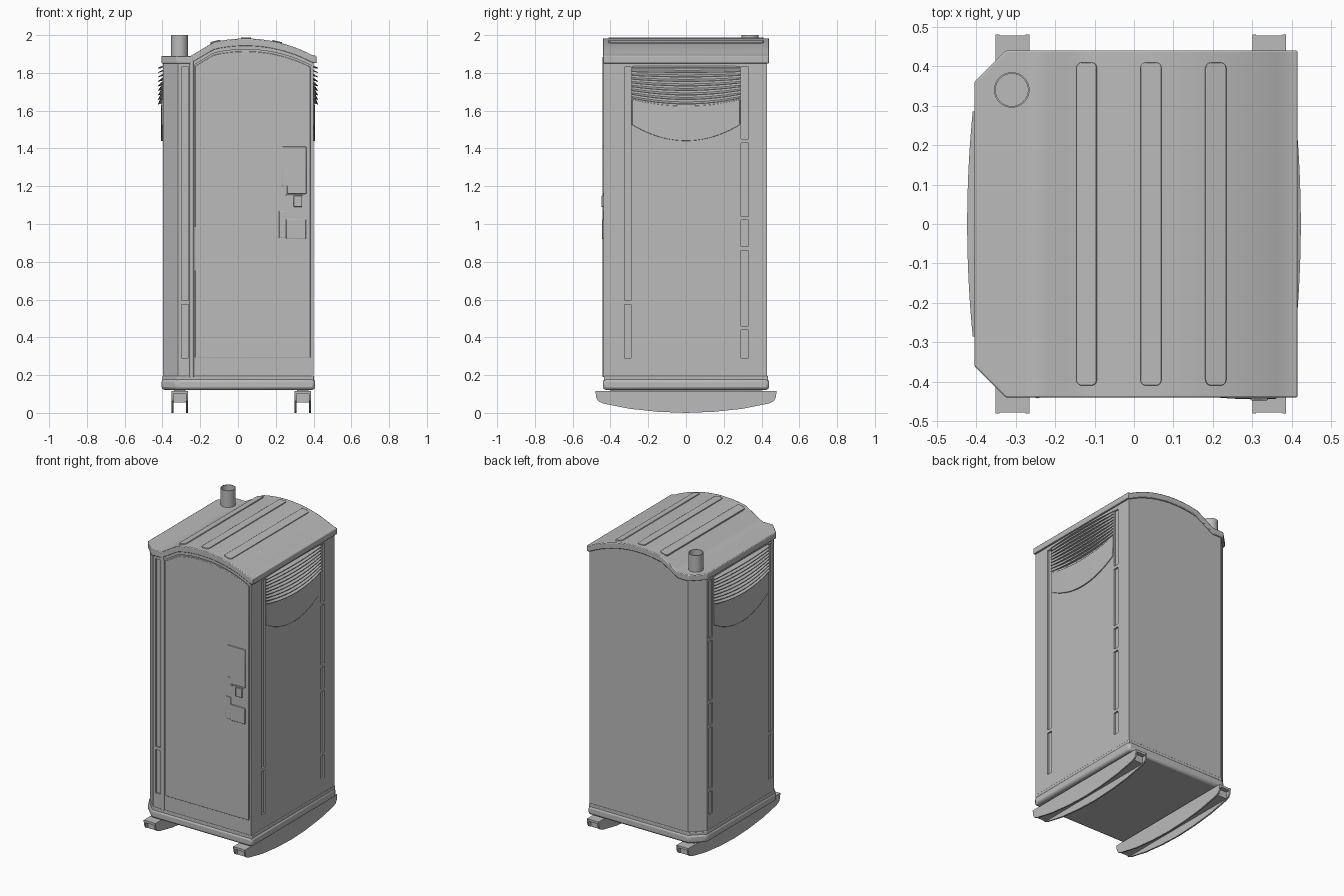
import bpy, bmesh, math
from mathutils import Vector

old = bpy.data.objects.get("Cube")
if old:
    bpy.data.objects.remove(old, do_unlink=True)

grey = bpy.data.materials.new("warm_grey_plastic")
grey.use_nodes = True
COLOUR = (0.5, 0.5, 0.5, 1)
grey.diffuse_color = COLOUR
grey.node_tree.nodes["Principled BSDF"].inputs["Base Color"].default_value = COLOUR


def finish(bm, name, bevel=0.0, smooth=30):
    bmesh.ops.recalc_face_normals(bm, faces=bm.faces)
    mesh = bpy.data.meshes.new(name)
    bm.to_mesh(mesh)
    bm.free()
    mesh.materials.append(grey)
    ob = bpy.data.objects.new(name, mesh)
    bpy.context.collection.objects.link(ob)
    bpy.ops.object.select_all(action='DESELECT')
    bpy.context.view_layer.objects.active = ob
    ob.select_set(True)
    if bevel:
        mod = ob.modifiers.new("soft_edges", 'BEVEL')
        mod.width, mod.segments = bevel, 2
        mod.limit_method, mod.angle_limit = 'ANGLE', math.radians(35)
    if smooth:
        bpy.ops.object.shade_smooth_by_angle(angle=math.radians(smooth))
    return ob


def loft(bm, rings):
    """Skin closed rings of points and cap both ends."""
    rows = [[bm.verts.new(p) for p in ring] for ring in rings]
    n = len(rows[0])
    for a, b in zip(rows, rows[1:]):
        for i in range(n):
            j = (i + 1) % n
            bm.faces.new((a[i], a[j], b[j], b[i]))
    bm.faces.new(rows[0])
    bm.faces.new(rows[-1][::-1])


def prism(bm, pts, axis, lo, hi):
    """Extrude a 2D outline along an axis."""
    order = {'x': lambda u, v, t: (t, u, v), 'y': lambda u, v, t: (u, t, v),
             'z': lambda u, v, t: (u, v, t)}[axis]
    loft(bm, [[order(u, v, t) for u, v in pts] for t in (lo, hi)])


def box(bm, x, y, z):
    prism(bm, [(x[0], y[0]), (x[1], y[0]), (x[1], y[1]), (x[0], y[1])], 'z', *z)


def chamfer_corners(bm, x, y, cut):
    """Slice off the two vertical corners on the -x side."""
    for s in (-1, 1):
        geom = bm.verts[:] + bm.edges[:] + bm.faces[:]
        res = bmesh.ops.bisect_plane(bm, geom=geom, plane_co=(x, s * (y - cut), 0),
                                     plane_no=(-1, s, 0), clear_outer=True)
        edges = [e for e in res["geom_cut"] if isinstance(e, bmesh.types.BMEdge)]
        bmesh.ops.holes_fill(bm, edges=edges, sides=0)


def roof_z(x):
    arc = 1.232 + math.sqrt(0.75 ** 2 - (x - 0.04) ** 2)
    return max(1.89, min(arc, 1.89 + 0.6 * (x + 0.25)))


def spread(a, b, n):
    return [a + (b - a) * i / n for i in range(n + 1)]


def arch(x0, x1, drop, n=32):
    return [(x, roof_z(x) - drop) for x in spread(x0, x1, n)]


# Cabin walls with an arched top
bm = bmesh.new()
prism(bm, [(0.4, 0.18), (-0.397, 0.18)] + arch(-0.397, 0.4, 0.03), 'y', -0.43, 0.43)
chamfer_corners(bm, -0.397, 0.43, 0.08)
cabin = finish(bm, "cabin_walls", smooth=0)

# Recessed rails in both side walls and beside the door
bm = bmesh.new()
rear_stops = [0.28, 0.45, 0.87, 1.03, 1.44, 1.84]
front_stops = [0.28, 0.585, 1.84]
for stops, y in ((rear_stops, (0.29, 0.33)), (front_stops, (-0.325, -0.29))):
    for a, b in zip(stops, stops[1:]):
        for s in (-1, 1):
            box(bm, sorted((s * 0.389, s * 0.45)), y, (a + 0.01, b - 0.01))
for a, b in zip(front_stops, front_stops[1:]):
    box(bm, (-0.3, -0.262), (-0.5, -0.42), (a + 0.01, b - 0.01))
cutter = finish(bm, "rail_cutter", smooth=0)
cutter.hide_render = True
mod = cabin.modifiers.new("rails", 'BOOLEAN')
mod.operation, mod.solver, mod.object = 'DIFFERENCE', 'EXACT', cutter
bpy.context.view_layer.objects.active = cabin
bpy.ops.object.modifier_apply(modifier="rails")
bpy.data.objects.remove(cutter, do_unlink=True)

# Roof shell following the arch
bm = bmesh.new()
prism(bm, arch(-0.405, 0.415, 0) + arch(-0.405, 0.415, 0.04)[::-1], 'y', -0.44, 0.44)
chamfer_corners(bm, -0.405, 0.44, 0.08)
finish(bm, "roof", bevel=0.006)

# Rounded ribs along the roof
for i, x in enumerate((-0.12, 0.043, 0.207)):
    bm = bmesh.new()
    pts = []
    for cx, cy, start in ((1, 1, 0), (-1, 1, 90), (-1, -1, 180), (1, -1, 270)):
        for a in (0, 30, 60, 90):
            t = math.radians(start + a)
            pts.append((cx * 0.012 + 0.015 * math.cos(t), cy * 0.395 + 0.015 * math.sin(t)))
    prism(bm, pts, 'z', -0.01, 0.005)
    rib = finish(bm, f"roof_rib_{i + 1}", bevel=0.002)
    rib.location = (x, 0, roof_z(x))
    rib.rotation_euler.y = -math.atan((roof_z(x + 0.01) - roof_z(x - 0.01)) / 0.02)

# Hollow vent pipe
bm = bmesh.new()
ring = lambda r, z: [(-0.31 + r * math.cos(k * math.tau / 40), 0.34 + r * math.sin(k * math.tau / 40), z)
                     for k in range(40)]
loft(bm, [ring(0.045, 1.87), ring(0.045, 2.0), ring(0.041, 2.0), ring(0.041, 1.9)])
finish(bm, "vent_pipe")

# Base tray with a thin rim on top
for name, grow, z, bevel in (("base_tray", 0.008, (0.122, 0.18), 0.016),
                             ("base_rim", 0.003, (0.17, 0.195), 0.004)):
    bm = bmesh.new()
    box(bm, (-0.397 - grow, 0.4 + grow), (-0.432 - grow, 0.432 + grow), z)
    chamfer_corners(bm, -0.397 - grow, 0.432 + grow, 0.08)
    finish(bm, name, bevel=bevel)

# Rocker shaped channel skids, open underneath
half = [(0.48, 0.115), (0.475, 0.08), (0.465, 0.062), (0.44, 0.05), (0.3, 0.022), (0.15, 0.006)]
rocker = half + [(0, 0)] + [(-y, z) for y, z in half[::-1]]
for name, x in (("right_skid", -0.308), ("left_skid", 0.343)):
    bm = bmesh.new()
    for s in (-1, 1):
        prism(bm, rocker, 'x', x + s * 0.043, x + s * 0.033)
    box(bm, (x - 0.04, x + 0.04), (-0.478, 0.478), (0.1, 0.115))
    box(bm, (x - 0.034, x + 0.034), (-0.45, 0.45), (0.055, 0.101))
    box(bm, (x - 0.03, x + 0.03), (-0.4, 0.4), (0.11, 0.125))
    finish(bm, name)

# Arched door, its frame strip and the hinge post
bm = bmesh.new()
prism(bm, [(0.383, 0.292), (-0.228, 0.292)] + arch(-0.228, 0.383, 0.068), 'y', -0.437, -0.425)
finish(bm, "door", bevel=0.003)
bm = bmesh.new()
prism(bm, arch(-0.24, 0.398, 0.038) + arch(-0.24, 0.398, 0.058)[::-1], 'y', -0.438, -0.425)
box(bm, (0.389, 0.4), (-0.436, -0.425), (0.19, 1.85))
finish(bm, "door_frame")
bm = bmesh.new()
post = [(-0.245 + 0.012 * math.cos(k * math.tau / 16), -0.43 + 0.012 * math.sin(k * math.tau / 16))
        for k in range(16)]
prism(bm, post, 'z', 0.19, 1.885)
finish(bm, "hinge_post")

# Lock plates and latch on the door
bm = bmesh.new()
box(bm, (0.235, 0.362), (-0.443, -0.43), (1.2, 1.41))
box(bm, (0.26, 0.362), (-0.443, -0.43), (1.16, 1.21))
box(bm, (0.255, 0.36), (-0.444, -0.43), (0.92, 1.025))
box(bm, (0.217, 0.255), (-0.441, -0.43), (0.925, 1.07))
finish(bm, "lock_plates", bevel=0.003)
bm = bmesh.new()
box(bm, (0.295, 0.34), (-0.447, -0.43), (1.09, 1.15))
box(bm, (0.255, 0.345), (-0.443, -0.43), (1.15, 1.158))
finish(bm, "latch", bevel=0.003)

# Bowed louvres and the curved shield below them, on both sides
W, SLATS = 0.285, 9
ys = spread(-W, W, 20)
bow = lambda y: 1 - (y / W) ** 2
for name, s in (("right", -1), ("left", 1)):
    bm = bmesh.new()
    for i in range(SLATS):
        rings = []
        for y in ys:
            z = 1.842 - i * 0.02 - 0.035 * bow(y) * i / SLATS
            out = 0.409 + 0.014 * bow(y)
            rings.append([(s * 0.39, y, z), (s * out, y, z - 0.014),
                          (s * out, y, z - 0.018), (s * 0.39, y, z - 0.008)])
        loft(bm, rings)
    finish(bm, name + "_louvres")
    bm = bmesh.new()
    rings = []
    for y in ys:
        top, low = 1.66 - 0.035 * bow(y), 1.525 - 0.085 * bow(y)
        x = 0.404 + 0.003 * bow(y)
        rings.append([(s * 0.39, y, low), (s * x, y, low), (s * x, y, top), (s * 0.39, y, top)])
    loft(bm, rings)
    finish(bm, name + "_vent_shield", bevel=0.002)
